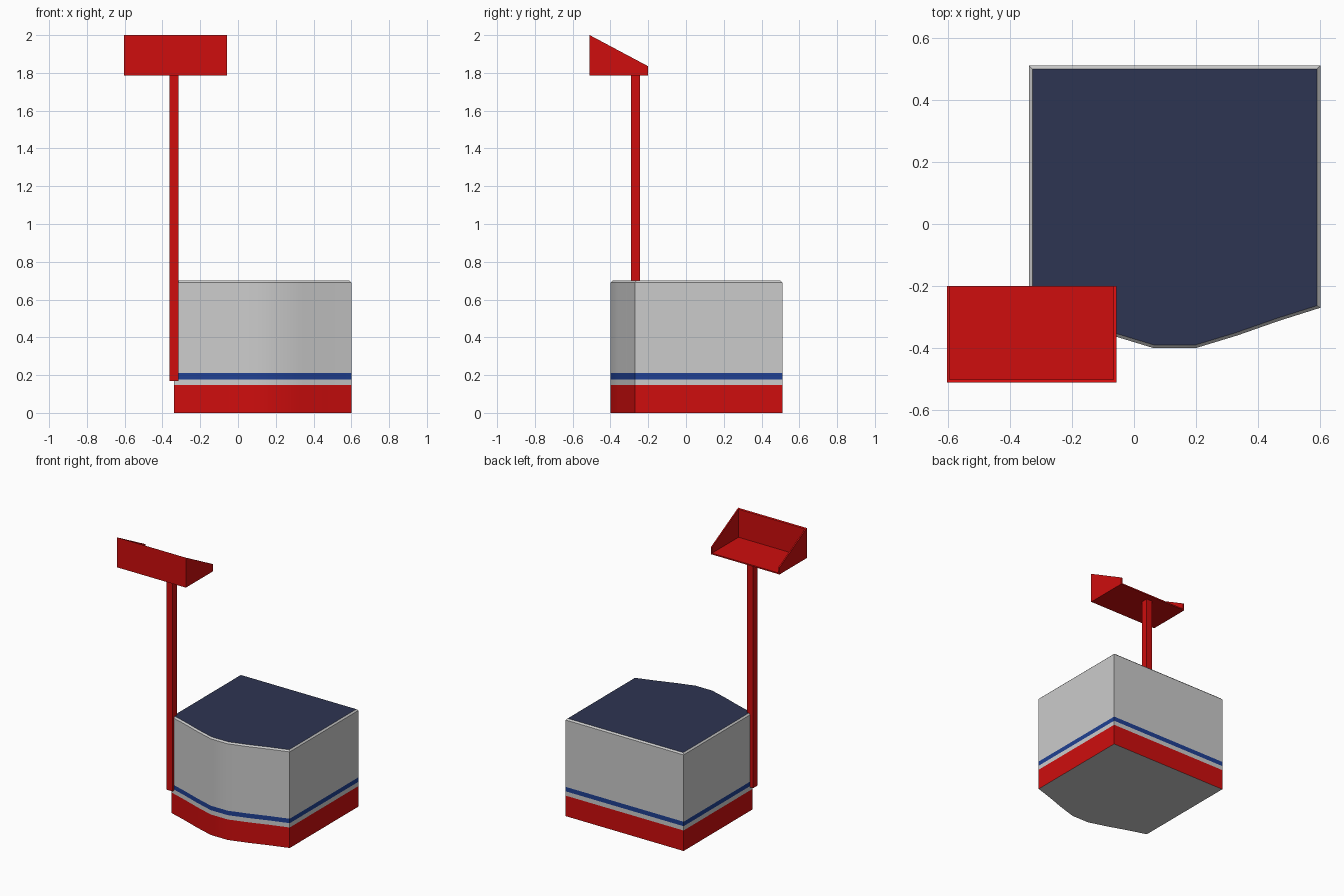
import bpy, bmesh

if "Cube" in bpy.data.objects:
    bpy.data.objects.remove(bpy.data.objects["Cube"])

def material(name, rgb):
    m = bpy.data.materials.new(name)
    m.diffuse_color = (*rgb, 1.0)
    m.use_nodes = True
    m.node_tree.nodes["Principled BSDF"].inputs["Base Color"].default_value = m.diffuse_color
    return m

GREY = material("light grey", (0.60, 0.60, 0.60))
RED = material("red", (0.62, 0.004, 0.004))
BLUE = material("blue", (0.014, 0.051, 0.29))
NAVY = material("dark navy", (0.027, 0.035, 0.085))

def finish(name, bm, mats):
    bmesh.ops.recalc_face_normals(bm, faces=bm.faces)
    mesh = bpy.data.meshes.new(name)
    bm.to_mesh(mesh)
    bm.free()
    for m in mats:
        mesh.materials.append(m)
    ob = bpy.data.objects.new(name, mesh)
    bpy.context.collection.objects.link(ob)
    return ob

def prism_x(bm, profile, x0, x1):
    """Extrude a closed (y, z) profile from x0 to x1."""
    a = [bm.verts.new((x0, y, z)) for y, z in profile]
    b = [bm.verts.new((x1, y, z)) for y, z in profile]
    bm.faces.new(a)
    bm.faces.new(b[::-1])
    n = len(profile)
    for i in range(n):
        j = (i + 1) % n
        bm.faces.new((a[i], a[j], b[j], b[i]))

# Cabinet: bow-fronted footprint (mirrored half), stacked in colour bands
CX, CY = 0.131, 0.055
half = [(0.067, -0.40), (0.202, -0.359), (0.336, -0.312), (0.469, -0.27), (0.469, 0.51)]
outline = [(CX + x, y) for x, y in half] + [(CX - x, y) for x, y in reversed(half)]
levels = [(0.0, 1), (0.147, 1), (0.178, 1), (0.21, 1), (0.69, 1), (0.70, 0.978)]
band_colours = [1, 0, 2, 0, 0]

bm = bmesh.new()
rings = [[bm.verts.new((CX + (x - CX) * s, CY + (y - CY) * s, z)) for x, y in outline]
         for z, s in levels]
for k, colour in enumerate(band_colours):
    lo, hi = rings[k], rings[k + 1]
    for i in range(len(lo)):
        j = (i + 1) % len(lo)
        bm.faces.new((lo[i], lo[j], hi[j], hi[i])).material_index = colour
bm.faces.new(rings[0][::-1]).material_index = 0
bm.faces.new(rings[-1]).material_index = 3
cabinet = finish("cabinet", bm, [GREY, RED, BLUE, NAVY])
bpy.context.view_layer.objects.active = cabinet
cabinet.select_set(True)
bpy.ops.object.shade_smooth_by_angle(angle=0.5)

# Square pole on the front left corner
bm = bmesh.new()
p, r = -0.268, 0.024
prism_x(bm, [(p - r, 0.17), (p + r, 0.17), (p + r, 1.787), (p - r, 1.787)],
        -0.339 - r, -0.339 + r)
finish("pole", bm, [RED])

# Tray on top: floor, tall front wall and two sloping cheeks, open at the back
X0, X1, Y0, Y1, Z0, T = -0.603, -0.057, -0.51, -0.20, 1.785, 0.009
bm = bmesh.new()
prism_x(bm, [(Y0, Z0), (Y1, Z0), (Y1, Z0 + T), (Y0 + T, Z0 + T), (Y0 + T, 1.995), (Y0, 2.0)],
        X0 + T, X1 - T)
finish("tray_floor_and_front", bm, [RED])
for side, x in (("left", X0), ("right", X1 - T)):
    bm = bmesh.new()
    prism_x(bm, [(Y0, Z0), (Y1, Z0), (Y1, 1.835), (Y0, 2.0)], x, x + T)
    finish("tray_cheek_" + side, bm, [RED])
